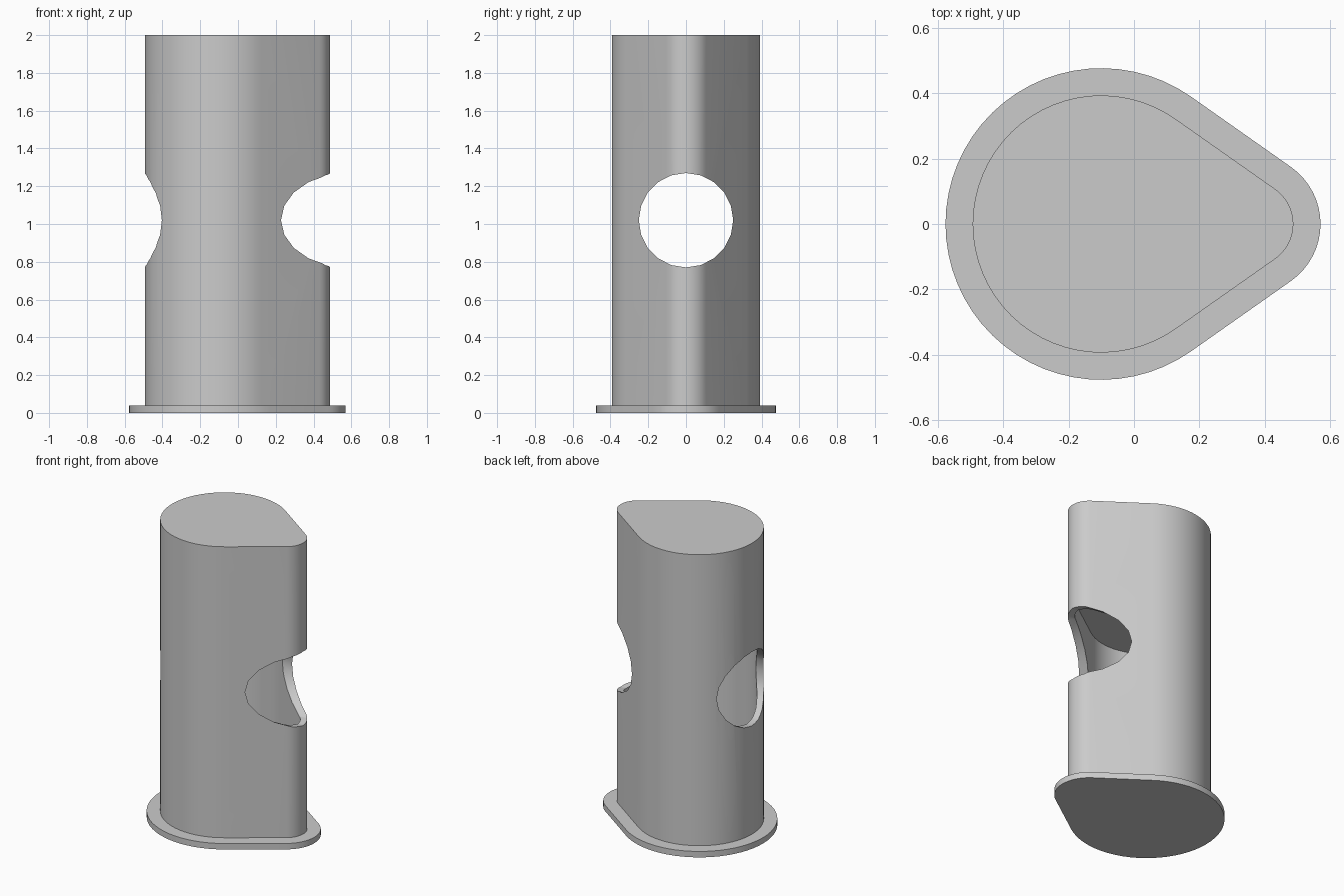
import bpy, bmesh, math

if "Cube" in bpy.data.objects:
    bpy.data.objects.remove(bpy.data.objects["Cube"])

BIG_X, BIG_R = -0.10, 0.393      # large round end
TIP_X, TIP_R = 0.357, 0.13       # small round end
HOLE_Z, HOLE_R = 1.02, 0.25
PLATE_T, WALL = 0.04, 0.042

grey = bpy.data.materials.new("plain grey")
grey.diffuse_color = (0.6, 0.6, 0.6, 1)
grey.use_nodes = True
grey.node_tree.nodes["Principled BSDF"].inputs["Base Color"].default_value = grey.diffuse_color


def teardrop(offset):
    """Two arcs joined by tangent lines, grown or shrunk by offset."""
    a = math.acos((BIG_R - TIP_R) / (TIP_X - BIG_X))
    pts = []
    for cx, r, start, end, n in ((TIP_X, TIP_R + offset, -a, a, 16),
                                 (BIG_X, BIG_R + offset, a, 2 * math.pi - a, 44)):
        for i in range(n + 1):
            t = start + (end - start) * i / n
            pts.append((cx + r * math.cos(t), r * math.sin(t)))
    return pts


def prism(name, pts, z0, z1):
    bm = bmesh.new()
    face = bm.faces.new([bm.verts.new((x, y, z0)) for x, y in pts])
    top = bmesh.ops.extrude_face_region(bm, geom=[face])["geom"]
    bmesh.ops.translate(bm, vec=(0, 0, z1 - z0),
                        verts=[v for v in top if isinstance(v, bmesh.types.BMVert)])
    bmesh.ops.recalc_face_normals(bm, faces=bm.faces)
    mesh = bpy.data.meshes.new(name)
    bm.to_mesh(mesh)
    bm.free()
    mesh.materials.append(grey)
    obj = bpy.data.objects.new(name, mesh)
    bpy.context.collection.objects.link(obj)
    return obj


def activate(obj):
    bpy.ops.object.select_all(action='DESELECT')
    obj.select_set(True)
    bpy.context.view_layer.objects.active = obj


def cut(obj, cutter):
    cutter.hide_render = True
    mod = obj.modifiers.new("cut", 'BOOLEAN')
    mod.operation, mod.solver, mod.object = 'DIFFERENCE', 'EXACT', cutter
    activate(obj)
    bpy.ops.object.modifier_apply(modifier=mod.name)
    bpy.data.objects.remove(cutter)


# Base flange and upright body
plate = prism("base_plate", teardrop(0.083), 0, PLATE_T)
body = prism("body", teardrop(0), PLATE_T, 2.0)

# Inner chamber, closed by the thick upper block and by the plate
cut(body, prism("chamber_cutter", teardrop(-WALL), -0.1, 1.366))

# Round opening through both ends
bpy.ops.mesh.primitive_cylinder_add(vertices=20, radius=HOLE_R, depth=2,
                                    location=(0, 0, HOLE_Z),
                                    rotation=(0, math.pi / 2, 0))
hole = bpy.context.object
hole.name = "hole_cutter"
hole.data.materials.append(grey)
cut(body, hole)

for obj in (plate, body):
    activate(obj)
    bpy.ops.object.shade_smooth_by_angle(angle=math.radians(30))
